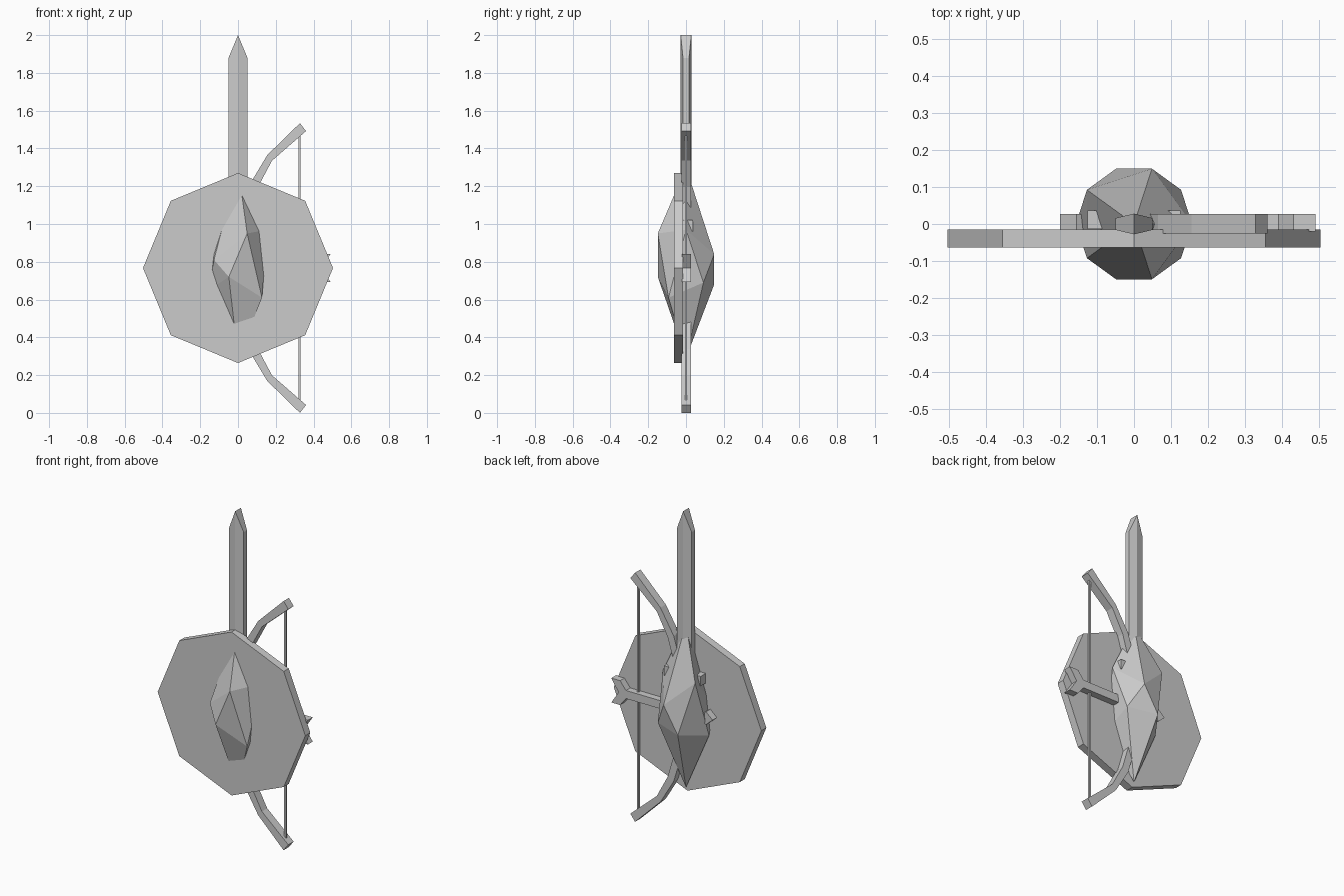
import bpy, bmesh, math

if "Cube" in bpy.data.objects:
    bpy.data.objects.remove(bpy.data.objects["Cube"])

MID = 0.767  # height of the emblem's centre


def finish(bm, name):
    bmesh.ops.recalc_face_normals(bm, faces=bm.faces)
    me = bpy.data.meshes.new(name)
    bm.to_mesh(me)
    bm.free()
    ob = bpy.data.objects.new(name, me)
    bpy.context.collection.objects.link(ob)
    return ob


def slab(name, outline, y0, y1):
    """Extrude an (x, z) outline from y0 to y1."""
    bm = bmesh.new()
    face = bm.faces.new([bm.verts.new((x, y0, z)) for x, z in outline])
    ext = bmesh.ops.extrude_face_region(bm, geom=[face])
    verts = [g for g in ext["geom"] if isinstance(g, bmesh.types.BMVert)]
    bmesh.ops.translate(bm, verts=verts, vec=(0, y1 - y0, 0))
    return finish(bm, name)


def box(name, centre, size):
    x, y, z = centre
    a, b, c = (s / 2 for s in size)
    return slab(name, [(x - a, z - c), (x + a, z - c), (x + a, z + c), (x - a, z + c)], y - b, y + b)


def mirrored(half):
    """Close a half outline by mirroring it about the centre height."""
    tail = [(x, 2 * MID - z) for x, z in reversed(half) if abs(z - MID) > 1e-6]
    return half + tail


# Octagonal shield
slab("shield", [(0.503 * math.cos(i * math.pi / 4), MID + 0.503 * math.sin(i * math.pi / 4))
                for i in range(8)], -0.063, -0.015)

# Sword blade: six-sided section, sides meeting in an upright tip edge
bm = bmesh.new()
section = [(-0.05, 0.016), (0, 0.028), (0.05, 0.016), (0.05, -0.016), (0, -0.028), (-0.05, -0.016)]
low = [bm.verts.new((x, y, 0.9)) for x, y in section]
top = [bm.verts.new((x, y, 1.88 if x else 2.0)) for x, y in section]
bm.faces.new(low)
for i in range(6):
    j = (i + 1) % 6
    bm.faces.new((low[i], low[j], top[j], top[i]))
bm.faces.new((top[0], top[1], top[4], top[5]))
bm.faces.new((top[1], top[2], top[3], top[4]))
finish(bm, "sword_blade")
box("sword_guard", (0, 0.012, 0.99), (0.25, 0.05, 0.06))
box("sword_grip", (0, 0, 0.78), (0.04, 0.03, 0.4))

# Gem: stretched twenty-sided ball with uneven ring heights
bm = bmesh.new()
bot_v, top_v = bm.verts.new((0, 0, 0.29)), bm.verts.new((0, 0, 1.30))


def ring(start, heights):
    return [bm.verts.new((0.157 * math.cos(math.radians(start + 72 * i)),
                          0.157 * math.sin(math.radians(start + 72 * i)), h))
            for i, h in enumerate(heights)]


upper = ring(0, [0.97, 0.84, 1.0, 0.81, 0.95])
lower = ring(36, [0.69, 0.68, 0.65, 0.72, 0.61])
for i in range(5):
    j = (i + 1) % 5
    bm.faces.new((upper[i], upper[j], top_v))
    bm.faces.new((lower[i], upper[j], upper[i]))
    bm.faces.new((lower[i], lower[j], upper[j]))
    bm.faces.new((lower[j], lower[i], bot_v))
finish(bm, "gem")

# Bow and string
outer = [(0.328, 1.534), (0.155, 1.365), (0.065, 1.215), (0.0, 1.0)]
inner = [(0.045, 0.99), (0.105, 1.195), (0.18, 1.335), (0.36, 1.492)]


def flip(pts):
    return [(x, 2 * MID - z) for x, z in reversed(pts)]


slab("bow", outer + flip(outer) + flip(inner) + inner, -0.025, 0.027)
box("bow_string", (0.325, 0, MID), (0.012, 0.012, 1.4))

# Arrow: pointed head, shaft and notched tail
arrow = [(-0.2, MID), (-0.155, MID + 0.04), (-0.13, MID + 0.025), (0.39, MID + 0.025),
         (0.43, MID + 0.075), (0.49, MID + 0.075), (0.44, MID)]
slab("arrow", mirrored(arrow), -0.02, 0.027)
